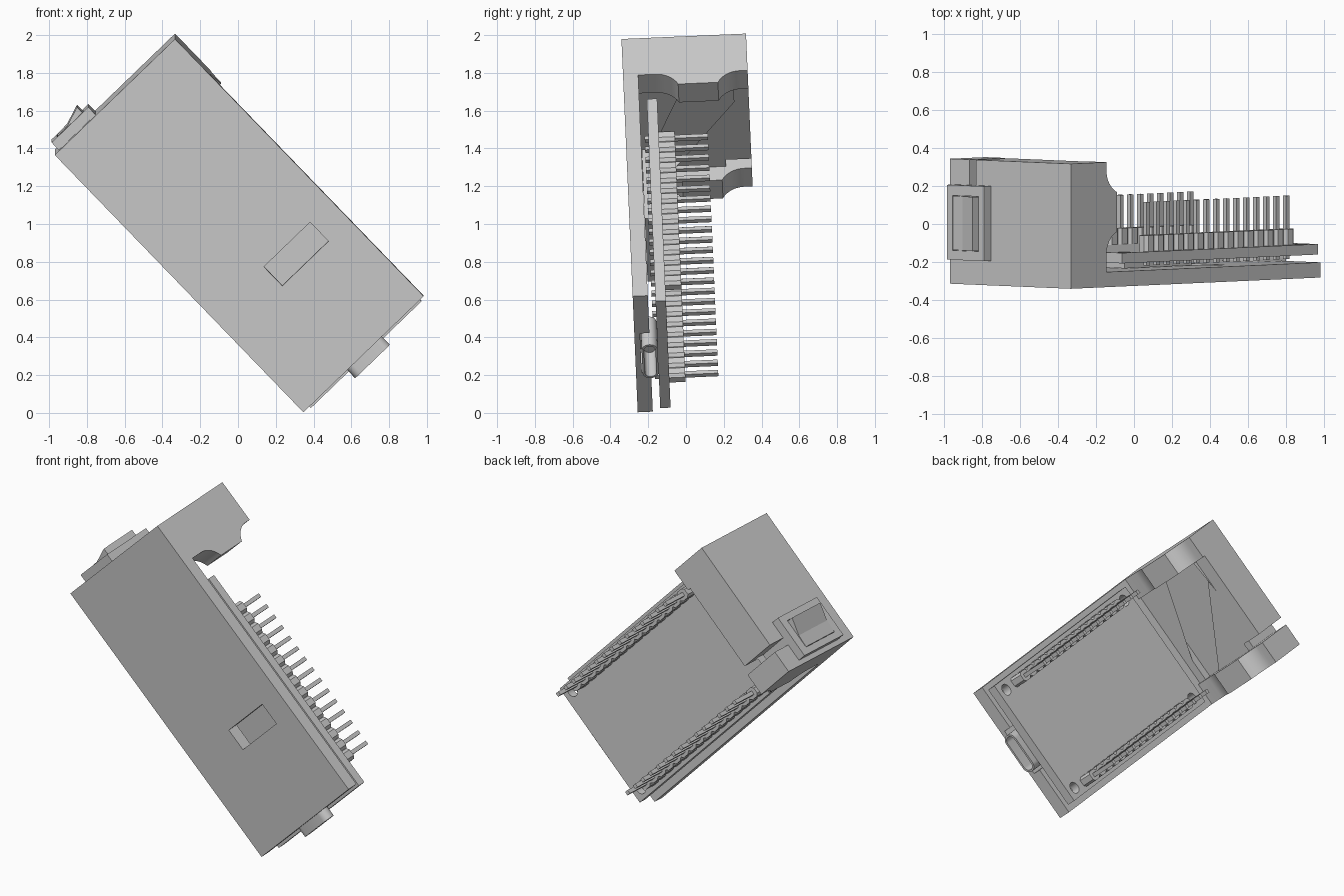
import bpy, bmesh
from math import sin, cos, radians, pi
from mathutils import Matrix, Vector

cube = bpy.data.objects.get("Cube")
if cube:
    bpy.data.objects.remove(cube, do_unlink=True)

grey = bpy.data.materials.new("light_grey")
grey.use_nodes = True
grey.diffuse_color = (0.6, 0.6, 0.6, 1)
grey.node_tree.nodes["Principled BSDF"].inputs["Base Color"].default_value = (0.6, 0.6, 0.6, 1)

# Device frame: X across the width, Y along the length, Z from front to back
turn, tilt = radians(46), radians(2.5)
across = Vector((sin(turn), -cos(turn) * sin(tilt), cos(turn) * cos(tilt)))
along = Vector((cos(turn), sin(turn) * sin(tilt), -sin(turn) * cos(tilt)))
back = Vector((0, cos(tilt), sin(tilt)))
FRAME = Matrix.Translation((-0.97, -0.315, 1.365)) @ Matrix((across, along, back)).transposed().to_4x4()

WIDTH, LENGTH, PLATE, DEPTH = 0.885, 1.895, 0.08, 0.66


def finish(name, bm):
    bmesh.ops.recalc_face_normals(bm, faces=bm.faces)
    mesh = bpy.data.meshes.new(name)
    bm.to_mesh(mesh)
    bm.free()
    mesh.transform(FRAME)
    mesh.materials.append(grey)
    obj = bpy.data.objects.new(name, mesh)
    bpy.context.collection.objects.link(obj)
    return obj


def add_box(bm, x, y, z):
    size = Matrix.Diagonal((x[1] - x[0], y[1] - y[0], z[1] - z[0], 1))
    centre = Matrix.Translation((sum(x) / 2, sum(y) / 2, sum(z) / 2))
    return bmesh.ops.create_cube(bm, size=1, matrix=centre @ size)["verts"]


def box(name, x, y, z):
    bm = bmesh.new()
    add_box(bm, x, y, z)
    return finish(name, bm)


def prism(name, points, offset):
    bm = bmesh.new()
    face = bm.faces.new([bm.verts.new(p) for p in points])
    side = bmesh.ops.extrude_face_region(bm, geom=[face])["geom"]
    bmesh.ops.translate(bm, vec=offset, verts=[v for v in side if isinstance(v, bmesh.types.BMVert)])
    return finish(name, bm)


def rod(name, x, y, z, radius):
    bm = bmesh.new()
    bmesh.ops.create_cone(bm, cap_ends=True, segments=24, radius1=radius, radius2=radius,
                          depth=z[1] - z[0], matrix=Matrix.Translation((x, y, sum(z) / 2)))
    return finish(name, bm)


def pill(name, x, y, z):
    # Rounded slab whose round sides run along the length
    r, mid = (z[1] - z[0]) / 2, sum(z) / 2
    points = []
    for centre, start in ((x[1] - r, -pi / 2), (x[0] + r, pi / 2)):
        for i in range(13):
            a = start + pi * i / 12
            points.append((centre + r * cos(a), y[0], mid + r * sin(a)))
    return prism(name, points, (0, y[1] - y[0], 0))


def cut(obj, *cutters):
    for cutter in cutters:
        mod = obj.modifiers.new("cut", 'BOOLEAN')
        mod.object, mod.solver = cutter, 'EXACT'
    graph = bpy.context.evaluated_depsgraph_get()
    mesh = bpy.data.meshes.new_from_object(obj.evaluated_get(graph))
    obj.modifiers.clear()
    obj.data = mesh
    for cutter in cutters:
        bpy.data.objects.remove(cutter, do_unlink=True)


def smooth(obj):
    bpy.ops.object.select_all(action='DESELECT')
    obj.select_set(True)
    bpy.context.view_layer.objects.active = obj
    bpy.ops.object.shade_smooth_by_angle(angle=radians(30))


# Front plate with a window and a relief for the port
plate = box("front_plate", (0, WIDTH), (0, LENGTH), (0, PLATE))
cut(plate,
    box("window_cutter", (0.385, 0.725), (1.195, 1.335), (-0.1, 0.2)),
    box("port_cutter", (0.30, 0.60), (1.72, 2), (0.03, 0.2)))

# Deep end housing: profile with two concave reliefs either side of each prong
root, tip, r = 0.27, 0.35, 0.13
profile = [(0, PLATE), (root, PLATE)]
sweep = radians(67)
for i in range(9):
    a = sweep * i / 8
    profile.append((root + r - r * cos(a), 0.17 + r * sin(a)))
for i in range(8, -1, -1):
    a = sweep * i / 8
    profile.append((root + r - r * cos(a), 0.62 - r * sin(a)))
profile += [(root, DEPTH), (0, DEPTH)]
housing = prism("end_housing", [(0, y, z) for y, z in profile], (WIDTH, 0, 0))
cut(housing,
    box("prong_gap_cutter", (0.14, 0.745), (root - 0.02, 0.5), (0, 0.8)),
    box("pocket_cutter", (0.14, 0.745), (0.2, 0.5), (0.13, 0.58)),
    box("slot_cutter", (0.14, 0.19), (-0.1, 0.5), (0.525, 0.8)))
smooth(housing)

# Circuit board with corner holes
board = box("circuit_board", (0.04, 0.855), (0.42, 1.91), (0.12, 0.175))
cut(board, *[rod("hole_cutter", x, y, (0, 0.3), 0.035) for x in (0.10, 0.795) for y in (0.5, 1.84)])
smooth(board)

# Component between the plate and the board
box("board_component", (0.20, 0.68), (0.62, 1.13), (PLATE + 0.002, 0.12))

# Pin headers: chamfered carrier blocks and square pins
PINS, FIRST, PITCH = 15, 0.664, 0.0757
for side, x in (("right", 0.095), ("left", 0.80)):
    outline = []
    for i in range(PINS):
        y = FIRST + i * PITCH
        outline += [(0.018, y - 0.037), (0.032, y - 0.02), (0.032, y + 0.02), (0.018, y + 0.037)]
    loop = [(x + w, y, 0.175) for w, y in outline] + [(x - w, y, 0.175) for w, y in reversed(outline)]
    prism(side + "_pin_header", loop, (0, 0, 0.085))
    bm = bmesh.new()
    for i in range(PINS):
        y = FIRST + i * PITCH
        add_box(bm, (x - 0.012, x + 0.012), (y - 0.012, y + 0.012), (0.10, 0.435))
    finish(side + "_pins", bm)

# Hollow rounded port at the far end
port = pill("port_shell", (0.32, 0.575), (1.75, 1.957), (0.035, 0.12))
cut(port, pill("port_cutter", (0.332, 0.563), (1.78, 2), (0.047, 0.108)))
smooth(port)

# Rocker switch on the housing end
frame = box("switch_frame", (0.03, 0.30), (-0.055, 0), (0.13, 0.525))
cut(frame, box("frame_cutter", (0.07, 0.26), (-0.1, -0.03), (0.18, 0.47)))
prism("switch_rocker", [(0.072, -0.02, 0.182), (0.072, -0.055, 0.182), (0.15, -0.06, 0.182),
                        (0.255, -0.095, 0.182), (0.258, -0.02, 0.182)], (0, 0, 0.286))
